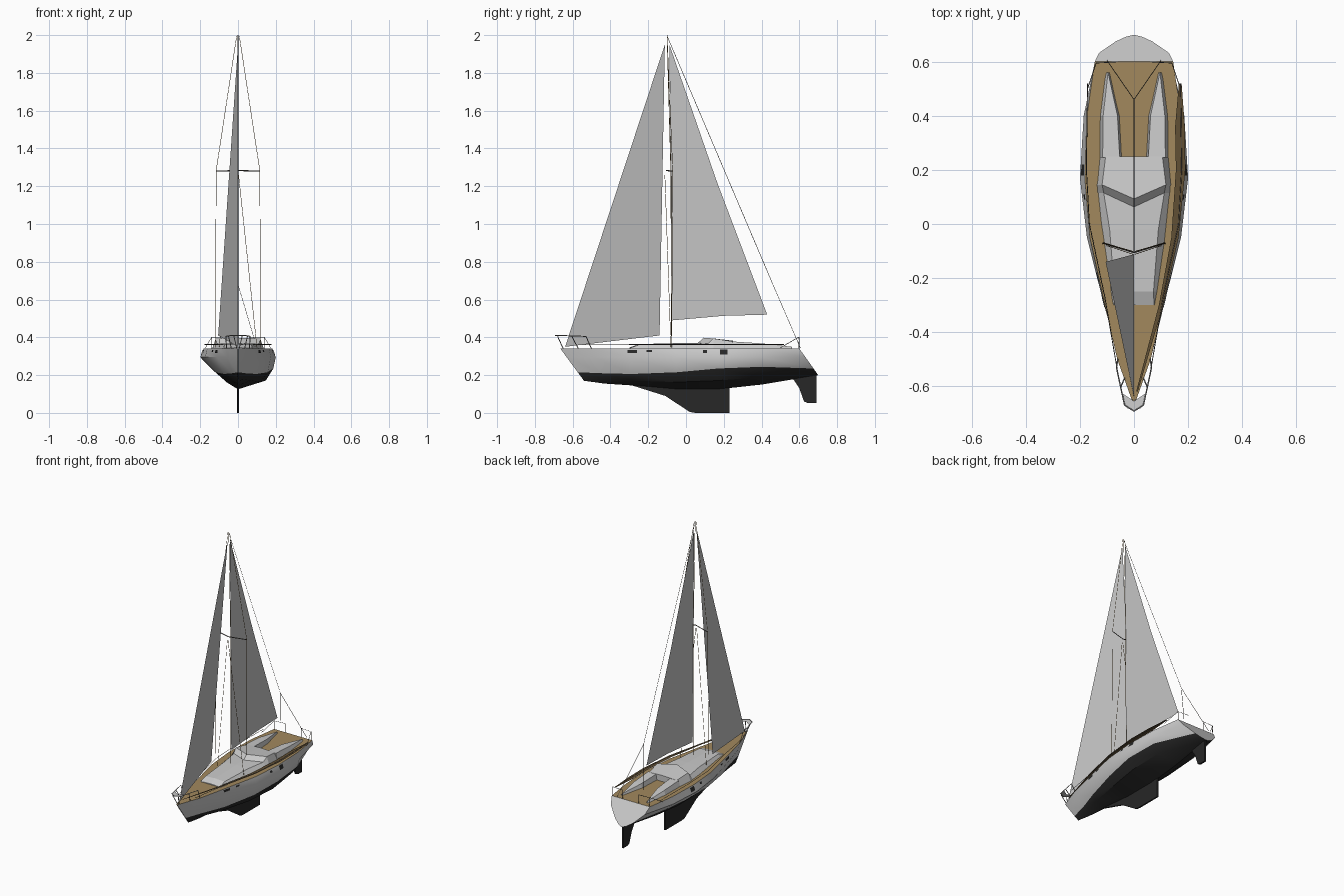
import bpy, bmesh

cube = bpy.data.objects.get("Cube")
if cube:
    bpy.data.objects.remove(cube, do_unlink=True)


def material(name, r, g, b):
    m = bpy.data.materials.new(name)
    m.use_nodes = True
    m.diffuse_color = (r, g, b, 1)
    m.node_tree.nodes["Principled BSDF"].inputs["Base Color"].default_value = (r, g, b, 1)
    return m


WHITE = material("hull white", .6, .6, .6)
BLACK = material("bottom black", .02, .02, .02)
TEAK = material("teak deck", .36, .25, .11)
DARK_TEAK = material("dark teak", .12, .08, .035)
SAIL = material("sail cloth", .56, .56, .56)
RIG = material("dark rigging", .09, .08, .07)
SPAR = material("brown spar", .2, .125, .045)
STEEL = material("rail grey", .3, .3, .3)


def mesh(name, verts, faces, mats, indices=None, smooth=None):
    bm = bmesh.new()
    vs = [bm.verts.new(v) for v in verts]
    for i, f in enumerate(faces):
        face = bm.faces.new([vs[k] for k in f])
        face.material_index = indices[i] if indices else 0
    bmesh.ops.recalc_face_normals(bm, faces=bm.faces)
    me = bpy.data.meshes.new(name)
    bm.to_mesh(me)
    bm.free()
    for m in mats:
        me.materials.append(m)
    ob = bpy.data.objects.new(name, me)
    bpy.context.collection.objects.link(ob)
    if smooth:
        bpy.ops.object.select_all(action='DESELECT')
        ob.select_set(True)
        bpy.context.view_layer.objects.active = ob
        bpy.ops.object.shade_smooth_by_angle(angle=smooth)
    return ob


def fin(name, profile, half, mat):
    """Side profile (y, z) given thickness across x."""
    n = len(profile)
    verts = [(s * half, y, z) for s in (-1, 1) for y, z in profile]
    faces = [list(range(n)), list(range(n, 2 * n))]
    faces += [(i, (i + 1) % n, n + (i + 1) % n, n + i) for i in range(n)]
    return mesh(name, verts, faces, [mat])


def rod(name, points, radius, mat):
    cu = bpy.data.curves.new(name, 'CURVE')
    cu.dimensions = '3D'
    cu.bevel_depth = radius
    cu.bevel_resolution = 0
    cu.use_fill_caps = True
    sp = cu.splines.new('POLY')
    sp.points.add(len(points) - 1)
    for p, co in zip(sp.points, points):
        p.co = (*co, 1)
    cu.materials.append(mat)
    ob = bpy.data.objects.new(name, cu)
    bpy.context.collection.objects.link(ob)
    return ob


def both_sides(name, points, radius, mat):
    for side, s in (("left", 1), ("right", -1)):
        rod(side + "_" + name, [(s * x, y, z) for x, y, z in points], radius, mat)


# Hull: y, deck / topside / waterline / bilge half widths, keel z, waterline z, rake
stations = [
    (-.665, .003, .003, .003, .002, .17, .215, .125),
    (-.5, .062, .058, .036, .015, .155, .21, .07),
    (-.3, .108, .112, .092, .05, .145, .206, .02),
    (-.05, .163, .174, .15, .085, .125, .215, 0),
    (.17, .182, .2, .178, .105, .125, .235, 0),
    (.4, .174, .186, .165, .095, .15, .244, 0),
    (.6, .145, .13, .068, .03, .2, .235, .1)]
DECK, TOP = .34, .295
LEFT, RIGHT, EVEN = (1.05, 1.4, .42), (.8, .55, .32), (1, 1, .3)


def half_section(st, fullness):
    """Deck to bilge points; the left side is fuller below than the right."""
    y, wd, wm, ww, wb, kz, wz, rake = st
    fw, fb, fz = EVEN if st is stations[-1] else fullness
    return [(wd, DECK), (wm, TOP), (ww * fw, wz), (wb * fb, kz + fz * (wz - kz))]


verts, faces, idx = [], [], []
for st in stations:
    y, kz, rake = st[0], st[5], st[7]
    ring = half_section(st, LEFT) + [(0, kz)] + [(-w, z) for w, z in reversed(half_section(st, RIGHT))]
    verts += [(w, y + rake * (DECK - z) / (DECK - kz), z) for w, z in ring]
n = 9
for s in range(len(stations) - 1):
    a, b = s * n, (s + 1) * n
    for i in range(n - 1):
        faces.append((a + i, a + i + 1, b + i + 1, b + i))
        idx.append(1 if 2 <= i <= 5 else 0)
    faces.append((a, b, b + n - 1, a + n - 1))
    idx.append(2)
for a in (0, (len(stations) - 1) * n):
    for i in range(4):
        lower = (a + i + 1, a + n - 2 - i) if i < 3 else (a + 4,)
        faces.append((a + i, *lower, a + n - 1 - i))
        idx.append(1 if i > 1 and a == 0 else 0)
mesh("hull", verts, faces, [WHITE, BLACK, TEAK], idx, smooth=.6)

# Keel and rudder
fin("keel", [(-.3, .15), (-.11, .09), (.02, .005), (.05, 0), (.23, 0), (.23, .16)], .005, BLACK)
fin("rudder", [(.56, .19), (.6, .13), (.625, .06), (.645, .052), (.69, .052), (.69, .21)], .006, BLACK)

# Raised side deck on the left side
edge = [(-.62, .008, .014), (-.3, .092, .108), (-.05, .138, .165), (.2, .155, .19),
        (.36, .152, .188), (.52, .166, .176)]
verts = [(x, y, .362) for y, a, b in edge for x in (a, b)]
mesh("left_side_deck", verts, [(2 * i, 2 * i + 1, 2 * i + 3, 2 * i + 2) for i in range(5)], [DARK_TEAK])

# Cabin: y, base half width, roof half width, roof z, centre shift forward
cabin = [
    (-.3, .08, .074, .342, 0),
    (-.25, .088, .072, .36, 0),
    (-.02, .122, .09, .366, 0),
    (.115, .136, .112, .366, .052),
    (.145, .138, .118, .394, .052),
    (.25, .128, .105, .378, 0)]
verts, faces = [], []
for y, wb, wt, z, shift in cabin:
    verts += [(-wb, y, .335), (-wt, y, z), (0, y - shift, z + .004), (wt, y, z), (wb, y, .335)]
for s in range(len(cabin) - 1):
    for i in range(4):
        a = s * 5 + i
        faces.append((a, a + 1, a + 6, a + 5))
faces += [range(5), range(len(verts) - 5, len(verts))]
mesh("cabin", verts, faces, [WHITE])

# Cockpit coamings running aft, tapering to the stern deck
sections = [(.245, .045, .128, .378), (.4, .053, .126, .368), (.56, .088, .106, .35)]
for side, s in (("left", 1), ("right", -1)):
    verts = []
    for y, a, b, z in sections:
        verts += [(s * a, y, .335), (s * (a + .008), y, z), (s * (b - .012), y, z), (s * b, y, .335)]
    faces = [(k * 4 + i, k * 4 + (i + 1) % 4, k * 4 + 4 + (i + 1) % 4, k * 4 + 4 + i)
             for k in range(2) for i in range(4)]
    faces += [(0, 1, 2, 3), (8, 9, 10, 11)]
    mesh(side + "_coaming", verts, faces, [WHITE])


# Portlights following the topsides
def side_at(y, z):
    for p, q in zip(stations, stations[1:]):
        if p[0] <= y <= q[0]:
            t = (y - p[0]) / (q[0] - p[0])
            wd, wm = (p[k] + t * (q[k] - p[k]) for k in (1, 2))
            return wd + (wm - wd) * (DECK - z) / (DECK - TOP) + .002


for side, s in (("left", 1), ("right", -1)):
    for k, (y0, y1, z0, z1) in enumerate([(-.31, -.26, .318, .334), (-.21, -.18, .322, .332),
                                          (.09, .11, .318, .332), (.18, .22, .308, .335)]):
        quad = [(y0, z0), (y1, z0), (y1, z1), (y0, z1)]
        mesh(f"{side}_portlight_{k + 1}", [(s * side_at(y, z), y, z) for y, z in quad],
             [(0, 1, 2, 3)], [BLACK])

# Sails
mesh("mainsail", [(0, -.073, .49), (0, .2, .514), (0, .43, .52), (0, .165, 1.22), (0, -.088, 1.95)],
     [(0, 1, 2, 3, 4)], [SAIL])
mesh("jib", [(0, -.64, .35), (-.105, -.14, .41), (0, -.112, 1.95)], [(0, 1, 2)], [SAIL])

# Mast and spreaders
rod("mast", [(0, -.076, .34), (0, -.08, 1.28), (0, -.1, 2)], .0018, SPAR)
rod("spreaders", [(.115, -.07, 1.28), (0, -.105, 1.283), (-.115, -.07, 1.28)], .003, RIG)

# Standing rigging
STAY = .0013
both_sides("upper_shroud", [(.007, -.1, 1.995), (.116, -.07, 1.28), (.118, -.076, .345)], STAY, SPAR)
both_sides("lower_shroud", [(.003, -.112, 1.26), (.1, -.08, .35)], STAY, SPAR)
rod("backstay", [(0, -.1, 1.995), (0, .46, .68)], STAY, RIG)
both_sides("backstay_leg", [(0, .46, .68), (.1, .605, .345)], STAY, RIG)

# Bow rail with its small platform
RAIL = .0025
rod("bow_rail", [(.065, -.53, .405), (.035, -.67, .41), (0, -.692, .41), (-.035, -.67, .41),
                 (-.065, -.53, .405)], RAIL, STEEL)
for y0, x0, y1, x1 in [(-.53, .065, -.5, .06), (-.605, .05, -.57, .035), (-.68, .022, -.65, .006)]:
    both_sides("bow_rail_leg", [(x0, y0, .406), (x1, y1, .34)], RAIL, STEEL)
mesh("bow_platform", [(0, -.692, .41), (.033, -.672, .41), (.045, -.625, .408), (0, -.655, .408),
                      (-.045, -.625, .408), (-.033, -.672, .41)], [(0, 1, 2, 3), (0, 3, 4, 5)], [WHITE])

# Lifelines and stern rail
LINE = .0016
both_sides("lifeline", [(.06, -.55, .36), (.108, -.27, .362), (.165, 0, .362), (.176, .2, .362),
                        (.172, .52, .362)], LINE, RIG)
both_sides("stern_rail", [(.172, .5, .345), (.14, .595, .4), (.06, .6, .4)], LINE, RIG)
both_sides("stern_post", [(.14, .595, .4), (.138, .597, .34)], LINE, RIG)
both_sides("inner_stern_post", [(.06, .6, .4), (.06, .6, .34)], LINE, RIG)
